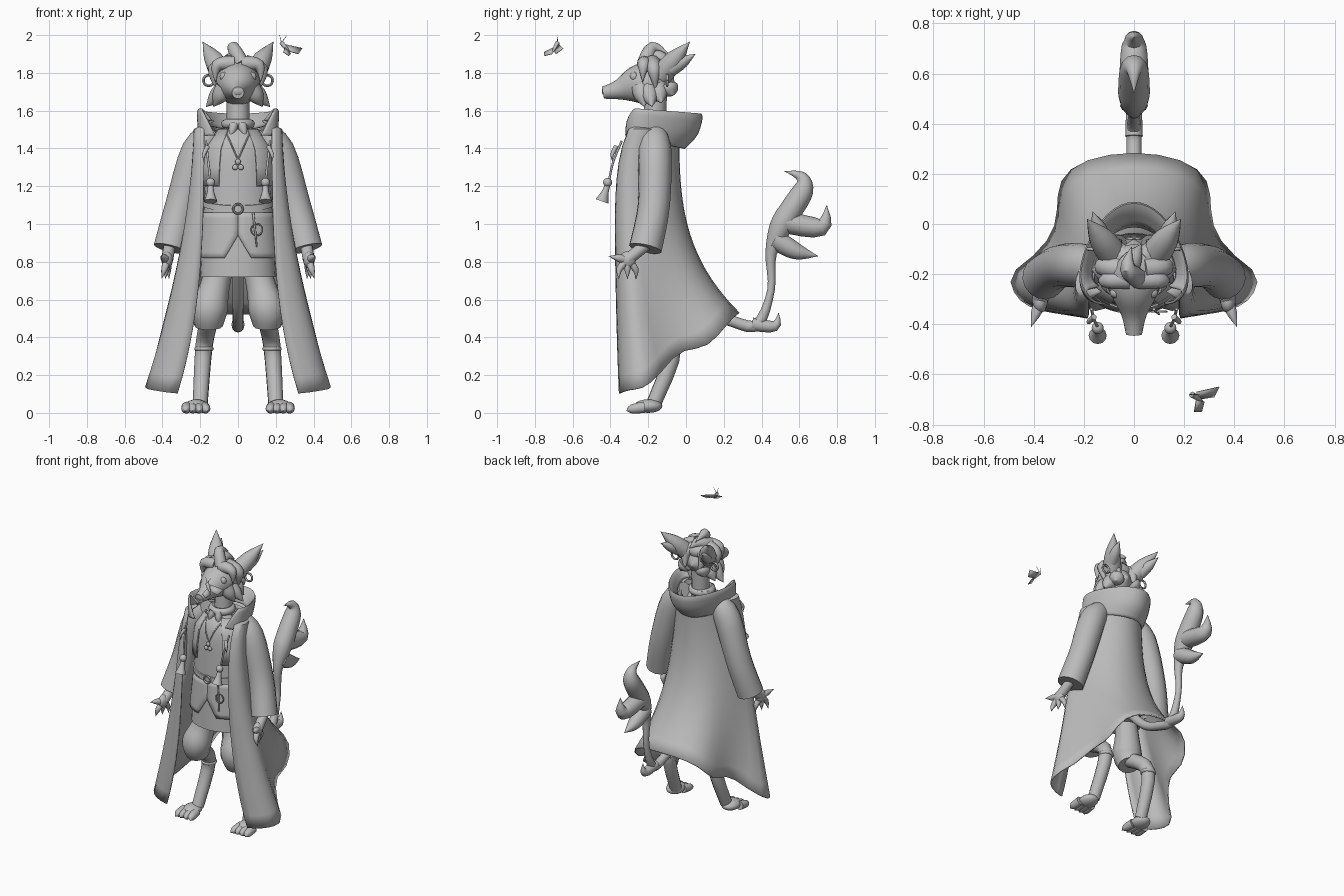
import bpy, bmesh
from math import sin, cos, asin, pi, radians
from mathutils import Vector

cube = bpy.data.objects.get("Cube")
if cube:
    bpy.data.objects.remove(cube, do_unlink=True)

grey = bpy.data.materials.new("plain grey")
grey.use_nodes = True
tone = (.5, .5, .5, 1)
grey.diffuse_color = tone
for node in grey.node_tree.nodes:
    if node.type == "BSDF_PRINCIPLED":
        node.inputs["Base Color"].default_value = tone
parts = []
body_y = -.21


def spline(points, steps=4):
    """Smooth path through the points."""
    p = [Vector(q) for q in points]
    p = [p[0]] + p + [p[-1]]
    path = []
    for before, start, end, after in zip(p, p[1:], p[2:], p[3:]):
        leave, arrive, gap = (end - before) / 2, (after - start) / 2, end - start
        for t in (step / steps for step in range(steps)):
            path.append(start + leave * t + (gap * 3 - leave * 2 - arrive) * t ** 2
                        + (leave + arrive - gap * 2) * t ** 3)
    return path + [p[-1]]


def tube(points, radii, sides=12):
    """Round limb along a smooth path; radii is one value or one per point."""
    if not isinstance(radii, list):
        radii = [radii] * len(points)
    path = spline([(*point, radius) for point, radius in zip(points, radii)])
    centres = [Vector(q[:3]) for q in path]
    rows, side = [], None
    for i, centre in enumerate(centres):
        along = (centres[min(i + 1, len(path) - 1)] - centres[max(i - 1, 0)]).normalized()
        if side is None:
            side = Vector((0, 1, 0)) if abs(along.x) > .9 else Vector((1, 0, 0))
        side = (side - along * side.dot(along)).normalized()
        up = along.cross(side)
        radius = max(path[i].w, .001)
        turns = [2 * pi * k / sides for k in range(sides)]
        rows.append([centre + (side * cos(a) + up * sin(a)) * radius for a in turns])
    return rows, True


def strand(start, end, thick, tip=0, bend=(0, 0, 0)):
    """Tapered lock, claw or cord whose middle is pushed aside by bend."""
    start, end = Vector(start), Vector(end)
    middle = (start + end) / 2 + Vector(bend)
    return tube([start, middle, end], [thick, thick * .8 + tip * .2, tip])


def loop(centre, size, thick, flat=False):
    """Ring standing upright, or lying flat."""
    turns = [pi * k / 6 for k in range(13)]
    lift = Vector((0, 1, 0)) if flat else Vector((0, 0, 1))
    return tube([Vector(centre) + (Vector((cos(a), 0, 0)) + lift * sin(a)) * size for a in turns], thick, sides=8)


def ball(centre, *size):
    """Ellipsoid with the given half sizes."""
    rows = []
    for tilt in (pi * (k + .05) / 10.1 for k in range(11)):
        rows.append([Vector((sin(tilt) * cos(a) * size[0], sin(tilt) * sin(a) * size[1], cos(tilt) * size[2]))
                     + Vector(centre) for a in (pi * j / 8 for j in range(16))])
    return rows, True


def arc(height, size, start=0, end=360, count=32):
    """Part of an oval around the body."""
    turns = [radians(start + (end - start) * k / count) for k in range(count + 1)]
    return [Vector((size * cos(a), body_y + size * sin(a) * .7, height)) for a in turns]


def drape(edge, width, front, back, front_height, back_height, fold=0, count=16):
    """Row of cloth, open at the front and wrapping around the back, with soft folds."""
    opening = asin(min(1, edge / width))
    row = []
    for k in range(-count, count + 1):
        a = pi - (pi - opening) * abs(k) / count
        depth = ((1 - cos(a)) / 2) ** 2
        pinch = 1 - fold * sin(max(0, 2 * a - pi) * 5 / 3)
        row.append(Vector((width * sin(a) * pinch * (1 if k > 0 else -1), front + (back - front) * depth,
                           front_height + (back_height - front_height) * depth + cos(4 * pi * depth) * fold / 10)))
    return row


def build(name, *patches, mirror=False, thick=0):
    """Make one object from grids of points; closed grids get end caps."""
    bm = bmesh.new()
    for rows, closed in patches:
        grid = [[bm.verts.new(point) for point in row] for row in rows]
        count = len(grid[0])
        for low, high in zip(grid, grid[1:]):
            for i in range(count if closed else count - 1):
                j = (i + 1) % count
                bm.faces.new((low[i], low[j], high[j], high[i]))
        if closed:
            bm.faces.new(grid[0])
            bm.faces.new(grid[-1])
    bmesh.ops.recalc_face_normals(bm, faces=bm.faces)
    mesh = bpy.data.meshes.new(name)
    bm.to_mesh(mesh)
    bm.free()
    mesh.materials.append(grey)
    part = bpy.data.objects.new(name, mesh)
    bpy.context.collection.objects.link(part)
    if thick:
        solid = part.modifiers.new("thickness", "SOLIDIFY")
        solid.thickness, solid.offset = thick, 0
    if mirror:
        part.modifiers.new("mirror", "MIRROR").use_mirror_merge = False
    parts.append(part)


# Long open coat flaring to a folded hem that rises toward the back
coat = [drape(.13, .16, -.28, -.05, 1.55, 1.48)]
for t in (k / 16 for k in range(17)):
    coat.append(drape(.18 + .14 * t ** 3, .23 + .26 * t ** 1.7, -.39 + .08 * (1 - t) ** 9 + .03 * t,
                      -.04 + .32 * t ** 3, 1.5 - 1.43 * t, 1.5 - t, fold=.27 * t ** 2))
build("coat", (coat, False), thick=.01)

# Hood on the back that rises into an open collar and folds inward
hood = spline([(.12, .2, -.32, -.01, 1.47, 1.4), (.16, .21, -.32, .06, 1.55, 1.48),
               (.19, .21, -.3, .08, 1.61, 1.58), (.14, .17, -.26, 0, 1.55, 1.5)])
build("hood", ([drape(*row) for row in hood], False), thick=.01)

# Sleeves, hands and clawed fingers
build("sleeves", tube([(.12, -.17, 1.49), (.21, -.165, 1.39), (.3, -.17, 1.1), (.36, -.215, .87)],
                      [.06, .088, .085, .088], sides=16), mirror=True)
palm = Vector((.375, -.31, .81))
fingers = [strand(palm, palm + Vector((.03 - .02 * k, .045 * k - .045, -.1)), .021,
                  bend=(0, .02 * k - .02, 0)) for k in range(3)]
build("hands", tube([(.36, -.2, .9), palm], .032), ball(palm, .03, .045, .045),
      strand(palm, (.41, -.41, .83), .024), *fingers, mirror=True)

# Tunic, dipping belt, split overskirt and vest
body = spline([(.72, .2), (1.1, .18), (1.4, .16), (1.5, .08)])
build("tunic", ([arc(*level)[:-1] for level in body], True))
belt = [arc(height, .19)[:-1] for height in (1.1, 1.13)]
for point in belt[0] + belt[1]:
    point.z += (point.y - body_y) / 4
build("belt", (belt, True))
skirt = []
for k in range(9):
    split = max(0, k - 4) * 5
    skirt.append(arc(1.06 - k * .03, .185 + k * .003, split - 90, 270 - split))
build("overskirt", (skirt, False), thick=.008)
vest = [arc(1.2 + k / 10, size, -58, 0) for k, size in enumerate((.19, .185, .17, .1))]
build("vest", (vest, False), mirror=True, thick=.01)
build("buckle", loop((0, -.35, 1.08), .025, .006))
build("key_ring", loop((.1, -.35, .97), .03, .004),
      strand((.08, -.34, 1.06), (.1, -.36, .88), thick=.006, tip=.004))

# Necklace, scarf and tasselled cords
build("necklace", strand((.07, -.25, 1.5), (0, -.33, 1.34), .004, tip=.004, bend=(0, -.03, 0)), mirror=True)
build("pendant", ball((0, -.34, 1.33), .015, .01, .015), ball((.015, -.34, 1.3), .015, .01, .015), mirror=True)
build("scarf", loop((0, -.18, 1.53), .065, .025, flat=True), strand((.02, -.25, 1.53), (.04, -.28, 1.46), .025),
      mirror=True)
build("coat_cords", strand((.17, -.34, 1.44), (.145, -.41, 1.22), .006, tip=.006, bend=(0, -.01, 0)),
      strand((.16, -.37, 1.41), (.18, -.39, 1.33), thick=.012, bend=(.01, -.01, 0)),
      ball((.145, -.415, 1.22), .024, .024, .024),
      strand((.145, -.41, 1.22), (.145, -.445, 1.12), thick=.014, tip=.036), mirror=True)

# Breeches, backward-bending legs and clawed feet
build("breeches", tube([(.09, -.2, .8), (.125, -.22, .66), (.152, -.25, .55), (.155, -.23, .46)],
                       [.07, .08, .097, .075]), mirror=True)
build("lower_legs", tube([(.15, -.23, .5), (.18, -.07, .35), (.2, -.17, .05)], [.05, .046, .04]),
      loop((.18, -.07, .34), .04, .012, flat=True), mirror=True)
toes = [strand((.18 + .03 * k, -.22, .03), (.16 + .04 * k, -.315, .01), .03, bend=(0, -.02, 0)) for k in range(4)]
build("feet", ball((.22, -.2, .036), .06, .075, .036), *toes, mirror=True)

# Tail ending in a flame of curling locks
spine = ((-.08, .75), (.1, .56), (.26, .48), (.38, .47), (.45, .65), (.45, .84),
         (.5, .98), (.56, 1.08), (.62, 1.18), (.61, 1.25), (.52, 1.28))
build("tail", tube([(0, y, z) for y, z in spine], [.03, .03, .03, .03, .02, .03, .06, .062, .055, .03, 0]),
      strand((0, .53, 1.01), (0, .745, 1.1), .06, bend=(0, .08, -.07)),
      strand((0, .47, .92), (0, .7, .83), .055, bend=(0, 0, -.02)),
      strand((0, .35, .47), (0, .49, .53), .035, bend=(0, .05, -.04)))

# Head with long muzzle
build("head", tube([(0, -.44, 1.695), (0, -.36, 1.71), (0, -.25, 1.74), (0, -.14, 1.745), (0, -.06, 1.74)],
                   [.032, .052, .105, .108, 0], sides=24))
build("neck", tube([(0, -.17, 1.45), (0, -.16, 1.7)], .06))
build("nose", ball((0, -.43, 1.705), .034, .016, .026))
build("eyes", ball((.07, -.275, 1.78), .027, .022, .026), mirror=True)
build("ears", strand((.08, -.13, 1.79), (.187, .02, 1.965), thick=.06),
      strand((.12, -.08, 1.82), (.165, .05, 1.9), thick=.04), mirror=True)
build("earrings", loop((.155, -.1, 1.76), .028, .007), mirror=True)
tufts = ((.13, -.22, 1.62), (.17, -.18, 1.62), (.14, -.13, 1.64), (.1, -.07, 1.68))
build("cheek_fur", *[strand((.07, y - .02, 1.72), (x, y, z), thick=.05) for x, y, z in tufts], mirror=True)

# Swept hair: crown, forelock curls and side locks
build("hair_crown", ball((0, -.17, 1.82), .11, .09, .06),
      strand((.02, -.22, 1.85), (-.01, -.09, 1.9), .04, bend=(-.03, -.02, .06)),
      strand((-.04, -.2, 1.85), (.03, -.08, 1.85), .05, bend=(0, 0, .03)))
build("hair_locks", strand((.02, -.22, 1.85), (.12, -.23, 1.75), .04, bend=(.04, 0, .04)),
      strand((.04, -.18, 1.85), (.11, -.16, 1.7), .045, bend=(.05, 0, .04)),
      strand((.03, -.14, 1.83), (.05, -.06, 1.7), .045, bend=(.03, 0, .03)), mirror=True)

# Small moth hovering ahead
neck_end = Vector((.23, -.68, 1.96))
build("moth_body", strand(neck_end, (.28, -.71, 1.9), thick=.012),
      *[strand(neck_end, neck_end + Vector((side, 0, .04)), thick=.002) for side in (-.01, .03)])
upper_wing = [[(.25, -.67, 1.95), (.25, -.7, 1.92)], [(.34, -.65, 1.93), (.32, -.69, 1.9)]]
lower_wing = [[(.25, -.69, 1.94), (.28, -.71, 1.9)], [(.24, -.75, 1.91), (.27, -.75, 1.89)]]
build("moth_wings", (upper_wing, False), (lower_wing, False), thick=.004)

# Smooth shading with sharp creases
for part in bpy.context.selected_objects:
    part.select_set(False)
for part in parts:
    part.select_set(True)
bpy.context.view_layer.objects.active = parts[0]
bpy.ops.object.shade_smooth_by_angle(angle=radians(45))
